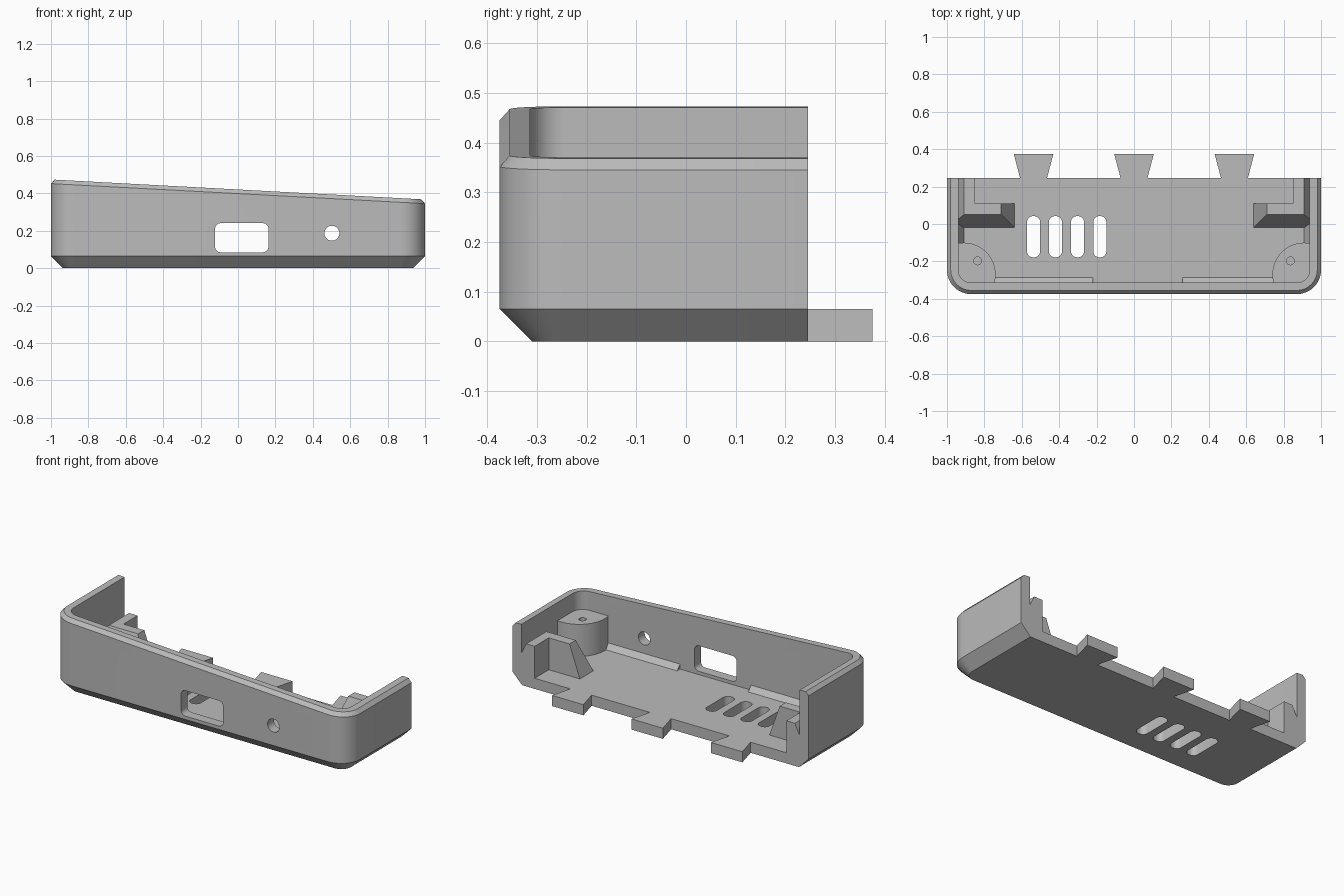
import bpy, bmesh, math

if "Cube" in bpy.data.objects:
    bpy.data.objects.remove(bpy.data.objects["Cube"])

grey = bpy.data.materials.new("light grey plastic")
grey.diffuse_color = (0.5, 0.5, 0.5, 1)
grey.use_nodes = True
grey.node_tree.nodes["Principled BSDF"].inputs["Base Color"].default_value = grey.diffuse_color

BACK, FLOOR, POST = 0.246, 0.065, 0.26


def finish(name, bm):
    bmesh.ops.recalc_face_normals(bm, faces=bm.faces)
    me = bpy.data.meshes.new(name)
    bm.to_mesh(me)
    bm.free()
    ob = bpy.data.objects.new(name, me)
    bpy.context.collection.objects.link(ob)
    me.materials.append(grey)
    return ob


def hull(name, points):
    bm = bmesh.new()
    vs = [bm.verts.new(p) for p in points]
    bmesh.ops.convex_hull(bm, input=vs)
    bmesh.ops.dissolve_limit(bm, angle_limit=0.01, verts=bm.verts, edges=bm.edges)
    return finish(name, bm)


def prism(name, pts, z0, z1):
    bm = bmesh.new()
    f = bm.faces.new([bm.verts.new((x, y, z0)) for x, y in pts])
    r = bmesh.ops.extrude_face_region(bm, geom=[f])
    vs = [v for v in r["geom"] if isinstance(v, bmesh.types.BMVert)]
    bmesh.ops.translate(bm, verts=vs, vec=(0, 0, z1 - z0))
    return finish(name, bm)


def rounded(cx, cy, w, h, r, n=8):
    """Outline of a rounded rectangle; a circle when w = h = 2r."""
    pts = []
    for k, (sx, sy) in enumerate([(1, 1), (-1, 1), (-1, -1), (1, -1)]):
        for i in range(n):
            a = math.pi / 2 * (k + (i + 0.5) / n)
            pts.append((cx + sx * (w / 2 - r) + r * math.cos(a),
                        cy + sy * (h / 2 - r) + r * math.sin(a)))
    return pts


def cut(ob, cutter):
    m = ob.modifiers.new("cut", 'BOOLEAN')
    m.operation, m.solver, m.object = 'DIFFERENCE', 'EXACT', cutter
    bpy.context.view_layer.objects.active = ob
    bpy.ops.object.modifier_apply(modifier=m.name)
    bpy.data.objects.remove(cutter)


def smooth(ob):
    bpy.ops.object.select_all(action='DESELECT')
    ob.select_set(True)
    bpy.context.view_layer.objects.active = ob
    bpy.ops.object.shade_smooth_by_angle(angle=math.radians(30))


def u_path(inset, n=12):
    """Open-backed outline with two rounded front corners."""
    x, y, r = 1 - inset, -0.375 + inset, 0.13 - inset
    pts = [(-x, BACK)]
    for cx, a0 in ((-x + r, math.pi), (x - r, 1.5 * math.pi)):
        for i in range(n + 1):
            a = a0 + math.pi / 2 * i / n
            pts.append((cx + r * math.cos(a), y + r + r * math.sin(a)))
    return pts + [(x, BACK)]


# Tray: floor and walls with a sloping rim, lofted through nested outlines
def rim(x, drop=0):
    return 0.421 - 0.0535 * x - drop


bm = bmesh.new()
rings = []
for inset, height in ((0.065, lambda x: 0), (0, lambda x: FLOOR),
                      (0, lambda x: rim(x, 0.022)), (0.02, rim),
                      (0.061, rim), (0.061, lambda x: FLOOR)):
    rings.append([bm.verts.new((x, y, height(x))) for x, y in u_path(inset)])
for a, b in zip(rings, rings[1:]):
    for i in range(len(a) - 1):
        bm.faces.new((a[i], a[i + 1], b[i + 1], b[i]))
bm.faces.new(rings[0])
bm.faces.new(rings[-1])
bm.faces.new([r[0] for r in rings] + [r[-1] for r in reversed(rings)])
tray = finish("tray", bm)

# Vent slots through the floor
for x in (-0.537, -0.42, -0.302, -0.183):
    cut(tray, prism("slot_cutter", rounded(x, -0.068, 0.07, 0.22, 0.032), -0.1, 0.15))

# Port opening and round hole through the front wall
for x, z, w, h, r in ((0.02, 0.163, 0.285, 0.156, 0.03), (0.502, 0.187, 0.08, 0.08, 0.04)):
    c = prism("port_cutter", rounded(x, z, w, h, r), 0.25, 0.45)
    c.rotation_euler.x = math.pi / 2
    bpy.context.view_layer.update()
    cut(tray, c)
smooth(tray)

# Dovetail tabs along the back edge
for x in (-0.537, 0, 0.537):
    prism("dovetail_tab", [(x - 0.072, BACK), (x + 0.072, BACK),
                           (x + 0.106, 0.375), (x - 0.106, 0.375)], 0, FLOOR)

# Chamfer strips where the front wall meets the floor
for x0, x1 in ((-0.75, -0.22), (0.26, 0.75)):
    hull("floor_strip", [(x, y, z) for x in (x0, x1)
                         for y, z in ((-0.314, FLOOR), (-0.285, FLOOR), (-0.314, 0.095))])

for s in (-1, 1):
    # Screw post in the front corner
    arc = [(s * (0.91 + 0.17 * math.cos(a)), -0.27 + 0.17 * math.sin(a))
           for a in [math.radians(76 + i * (197 - 76) / 24) for i in range(25)]]
    post = prism("screw_post", arc + [(s * 0.95, -0.32)], 0.06, POST)
    cut(post, prism("screw_cutter", rounded(s * 0.836, -0.197, 0.042, 0.042, 0.021), 0.1, 0.4))
    smooth(post)

    # Side strip at the floor
    hull("side_strip", [(s * x, y, z) for y in (-0.11, 0)
                        for x, z in ((0.939, FLOOR), (0.91, FLOOR), (0.939, 0.125))])

    # Side rail, with a groove between it and the wall
    hull("side_rail", [(s * x, y, z) for y in (0.11, BACK)
                       for x, z in ((0.85, FLOOR), (0.85, POST), (0.908, POST),
                                    (0.939, 0.195), (0.939, FLOOR))])

    # Ramped stop rib
    hull("stop_rib", [(s * x, y, z) for x, y, z in (
        (0.64, -0.02, FLOOR), (0.939, -0.02, FLOOR), (0.939, 0.11, FLOOR), (0.64, 0.11, FLOOR),
        (0.71, 0.05, POST), (0.908, 0.05, POST), (0.908, 0.11, POST), (0.71, 0.11, POST),
        (0.939, 0.027, 0.195), (0.939, 0.11, 0.195))])
